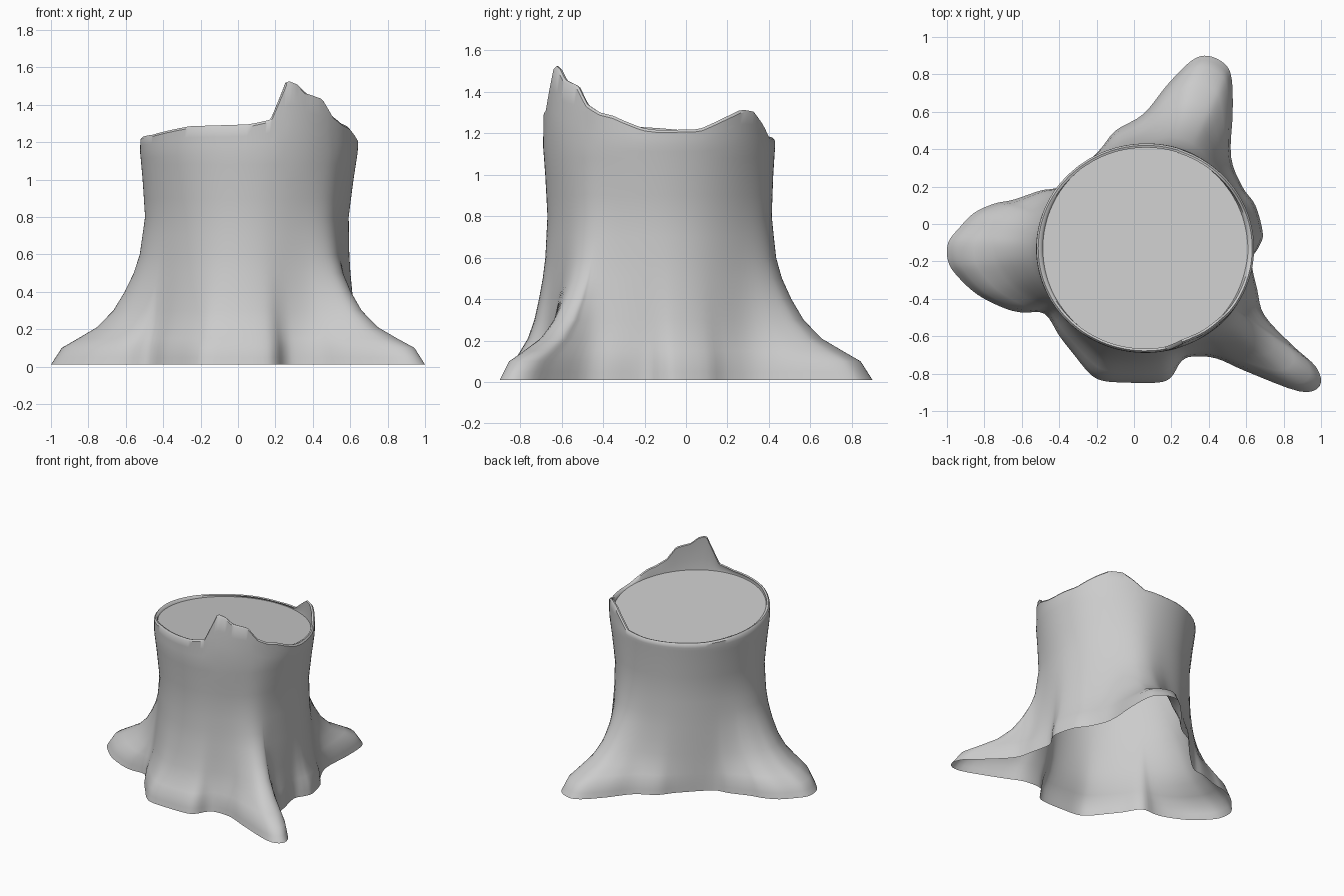
import bpy, bmesh, math
from mathutils import Vector

if "Cube" in bpy.data.objects:
    bpy.data.objects.remove(bpy.data.objects["Cube"])

CX, CY = 0.06, -0.13          # trunk axis
SUB = 4                       # columns per outline segment

# ground outline with the spreading roots, counter-clockwise
BASE = [(.69, -.05), (.65, .1), (.58, .2), (.52, .36), (.53, .6), (.525, .78), (.49, .86),
        (.40, .905), (.31, .88), (.18, .75), (.05, .59), (-.1, .5), (-.19, .39), (-.38, .21),
        (-.5, .18), (-.65, .13), (-.75, .11), (-.86, .06), (-.94, -.02), (-1, -.1), (-1, -.2),
        (-.95, -.28), (-.84, -.38), (-.7, -.45), (-.6, -.475), (-.48, -.48), (-.4, -.6),
        (-.33, -.69), (-.24, -.8), (-.17, -.84), (-.05, -.85), (.13, -.85), (.2, -.82),
        (.25, -.74), (.31, -.71), (.44, -.72), (.6, -.79), (.89, -.9), (1, -.87),
        (.98, -.77), (.85, -.65), (.7, -.49), (.66, -.35), (.63, -.2), (.67, -.12)]
# broken rim: angle -> height
RIM = [(0, 1.215), (20, 1.22), (35, 1.28), (45, 1.315), (55, 1.305), (62, 1.26), (72, 1.185),
       (90, 1.175), (135, 1.185), (180, 1.225), (205, 1.24), (235, 1.285), (270, 1.295),
       (282, 1.32), (292, 1.53), (298, 1.51), (304, 1.46), (315, 1.43), (322, 1.34),
       (330, 1.30), (337, 1.285), (343, 1.26), (352, 1.225), (360, 1.215)]
# height -> trunk radius, share of root spread, and softening of the roots
TRUNK = [(0, .53), (.6, .525), (.8, .527), (1.0, .55), (1.15, .57), (1.3, .57), (1.53, .555)]
FLARE = [(0, 1), (.1, .88), (.21, .54), (.3, .38), (.4, .27), (.5, .18), (.6, .12),
         (.8, .06), (1.0, .03), (1.2, .0)]
SOFT = [(.1, 0), (.6, 1)]


def lerp(table, x):
    for (a, va), (b, vb) in zip(table, table[1:]):
        if x <= b:
            return va + (vb - va) * max(0, x - a) / (b - a)
    return table[-1][1]


def cut_z(y):
    """Height of the slanting sawn face."""
    return 1.207 - .09 * (y - CY)


def smooth_outline(pts):
    out, n = [], len(pts)
    for i in range(n):
        p0, p1, p2, p3 = (Vector(pts[(i + k) % n]) for k in (-1, 0, 1, 2))
        for s in range(SUB):
            t = s / SUB
            out.append(.5 * (2 * p1 + (p2 - p0) * t + (2 * p0 - 5 * p1 + 4 * p2 - p3) * t * t
                             + (3 * p1 - p0 - 3 * p2 + p3) * t ** 3))
    return out


def wrap(a):
    return (a + math.pi) % math.tau - math.pi


def softened(polar, sigma):
    """Root reach averaged over neighbouring angles."""
    n, out = len(polar), []
    width = [abs(wrap(polar[(i + 1) % n][0] - polar[i - 1][0])) for i in range(n)]
    for a, _ in polar:
        w = [width[j] * math.exp(-.5 * (wrap(b - a) / sigma) ** 2)
             for j, (b, _) in enumerate(polar)]
        out.append(sum(x * r for x, (_, r) in zip(w, polar)) / sum(w))
    return out


def finish(bm, name):
    bmesh.ops.recalc_face_normals(bm, faces=bm.faces)
    me = bpy.data.meshes.new(name)
    bm.to_mesh(me)
    bm.free()
    ob = bpy.data.objects.new(name, me)
    bpy.context.collection.objects.link(ob)
    bpy.ops.object.select_all(action='DESELECT')
    ob.select_set(True)
    bpy.context.view_layer.objects.active = ob
    bpy.ops.object.shade_smooth_by_angle(angle=math.radians(40))


# trunk shell: open underneath, rolled over the rim and down to the sawn face
LOW = [.01, .05, .1, .15, .21, .3, .4, .5, .6, .7, .8, .9, 1.0, 1.08]
polar = []
for p in smooth_outline(BASE):
    d = p - Vector((CX, CY))
    polar.append((math.atan2(d.y, d.x), d.length))
columns = []
for (ang, rb), rs in zip(polar, softened(polar, math.radians(7))):
    top = lerp(RIM, math.degrees(ang) % 360)
    prof = []
    for z in LOW + [1.08 + (top - .012 - 1.08) * k / 4 for k in range(1, 5)]:
        r = lerp(TRUNK, z)
        r += .012 * math.cos(2 * ang) * lerp([(.8, 0), (1.2, 1)], z)
        reach = rb + (rs - rb) * lerp(SOFT, z)
        prof.append((r + (reach - r) * lerp(FLARE, z), z))
    edge = prof[-1][0]
    floor = cut_z(CY + .545 * math.sin(ang)) - .006
    floor = min(floor, top - .012)
    prof += [(edge - .01, top), (edge - .022, top - .004),
             (.548, floor + .35 * (top - floor)), (.545, floor)]
    columns.append([(CX + r * math.cos(ang), CY + r * math.sin(ang), z) for r, z in prof])

bm = bmesh.new()
grid = [[bm.verts.new(c) for c in col] for col in columns]
for a, b in zip(grid, grid[1:] + grid[:1]):
    for k in range(len(a) - 1):
        bm.faces.new((a[k], b[k], b[k + 1], a[k + 1]))
finish(bm, "trunk_with_roots")

# sawn face, slanting up toward the front
bm = bmesh.new()
bmesh.ops.create_circle(bm, cap_ends=True, segments=96, radius=.55)
bmesh.ops.translate(bm, verts=bm.verts, vec=(CX, CY, 0))
for v in bm.verts:
    v.co.z = cut_z(v.co.y)
finish(bm, "sawn_face")
